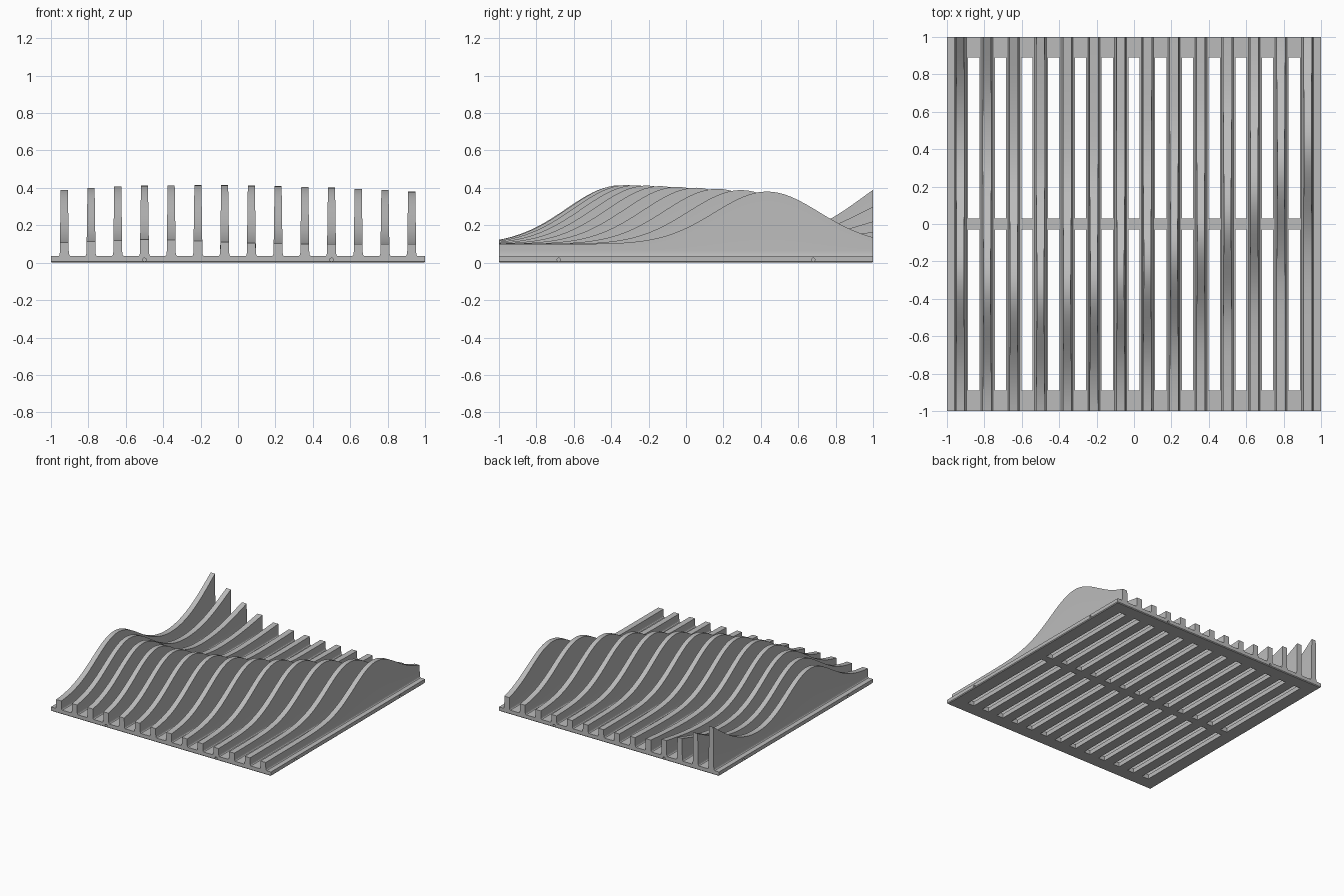
import bpy, bmesh, math
from mathutils import Matrix

old = bpy.data.objects.get("Cube")
if old:
    bpy.data.objects.remove(old)

COUNT = 14
PITCH = 2 / COUNT
PLATE_TOP = 0.035
STEPS = 72

grey = bpy.data.materials.new("plain_grey")
grey.use_nodes = True
colour = (0.5, 0.5, 0.5, 1)
grey.diffuse_color = colour
grey.node_tree.nodes["Principled BSDF"].inputs["Base Color"].default_value = colour


def make_object(name, bm):
    bmesh.ops.recalc_face_normals(bm, faces=bm.faces)
    mesh = bpy.data.meshes.new(name)
    bm.to_mesh(mesh)
    bm.free()
    mesh.materials.append(grey)
    obj = bpy.data.objects.new(name, mesh)
    bpy.context.collection.objects.link(obj)
    return obj


def activate(obj):
    bpy.ops.object.select_all(action="DESELECT")
    obj.select_set(True)
    bpy.context.view_layer.objects.active = obj


# Height of the wavy surface that trims the fins
def wave_height(x, y):
    crest_y = -0.36 + 0.428 * abs(x + 0.48) ** 1.8
    fall = 0.054 if x < -0.25 else 0.025
    crest = 0.315 - fall * (x + 0.25) ** 2
    ridge = crest * math.exp(-((y - crest_y) / 0.28) ** 2 / 2)
    corner = 0.63 * math.exp(-((x + 1.3) / 0.41) ** 2 / 2 - ((y - 1.3) / 0.35) ** 2 / 2)
    return 0.1 + ridge + corner


# Fin: a tapered section with a flared foot, lofted front to back
def make_fin(index):
    x = -1 + PITCH * (index + 0.5)
    bm = bmesh.new()
    rings = []
    for i in range(STEPS + 1):
        y = -1 + 2 * i / STEPS
        top = wave_height(x, y)
        half = [(0.032, 0.03), (0.032, PLATE_TOP), (0.027, 0.04), (0.0245, 0.05),
                (0.0235, 0.065), (0.0235 - 0.015 * (top - 0.1), top)]
        section = half + [(-w, z) for w, z in reversed(half)]
        rings.append([bm.verts.new((x + w, y, z)) for w, z in section])
    n = len(rings[0])
    for a, b in zip(rings, rings[1:]):
        for j in range(n):
            k = (j + 1) % n
            bm.faces.new((a[j], a[k], b[k], b[j]))
    bm.faces.new(rings[0])
    bm.faces.new(rings[-1])
    fin = make_object(f"fin_{index + 1}", bm)
    activate(fin)
    bpy.ops.object.shade_smooth_by_angle(angle=math.radians(30))


# Base plate: a grid with the slot cells left out, then thickened
def make_plate():
    xs = [-1]
    for i in range(1, COUNT):
        xs += [-1 + PITCH * i - 0.03, -1 + PITCH * i + 0.03]
    xs.append(1)
    ys = [-1, -0.89, -0.03, 0.03, 0.89, 1]
    bm = bmesh.new()
    grid = [[bm.verts.new((x, y, 0)) for y in ys] for x in xs]
    for i in range(len(xs) - 1):
        for j in range(len(ys) - 1):
            if i % 2 and j % 2:
                continue
            bm.faces.new((grid[i][j], grid[i + 1][j], grid[i + 1][j + 1], grid[i][j + 1]))
    result = bmesh.ops.extrude_face_region(bm, geom=bm.faces[:], use_keep_orig=True)
    raised = [v for v in result["geom"] if isinstance(v, bmesh.types.BMVert)]
    bmesh.ops.translate(bm, verts=raised, vec=(0, 0, PLATE_TOP))
    bmesh.ops.recalc_face_normals(bm, faces=bm.faces)

    # Small chamfer around the lower rim
    def on_rim(edge):
        a, b = (v.co for v in edge.verts)
        low = a.z < 0.001 and b.z < 0.001
        return low and any(abs(a[k]) > 0.999 and abs(a[k] - b[k]) < 0.001 for k in (0, 1))
    rim = [e for e in bm.edges if on_rim(e)]
    bmesh.ops.bevel(bm, geom=rim, offset=0.006, segments=1, affect="EDGES")
    return make_object("base_plate", bm)


# Round pin holes in the four plate edges
def drill(plate):
    bm = bmesh.new()
    for side in (-1, 1):
        for s in (-1, 1):
            for axis, pos in (("X", (0.5 * s, side, 0.016)), ("Y", (side, 0.68 * s, 0.016))):
                turn = Matrix.Rotation(math.pi / 2, 4, axis)
                bmesh.ops.create_cone(bm, cap_ends=True, segments=16, radius1=0.009,
                                      radius2=0.009, depth=0.1,
                                      matrix=Matrix.Translation(pos) @ turn)
    cutter = make_object("hole_cutter", bm)
    cutter.hide_render = True
    mod = plate.modifiers.new("holes", "BOOLEAN")
    mod.operation = "DIFFERENCE"
    mod.solver = "EXACT"
    mod.object = cutter
    activate(plate)
    bpy.ops.object.modifier_apply(modifier=mod.name)
    bpy.data.objects.remove(cutter)


plate = make_plate()
drill(plate)
for index in range(COUNT):
    make_fin(index)
